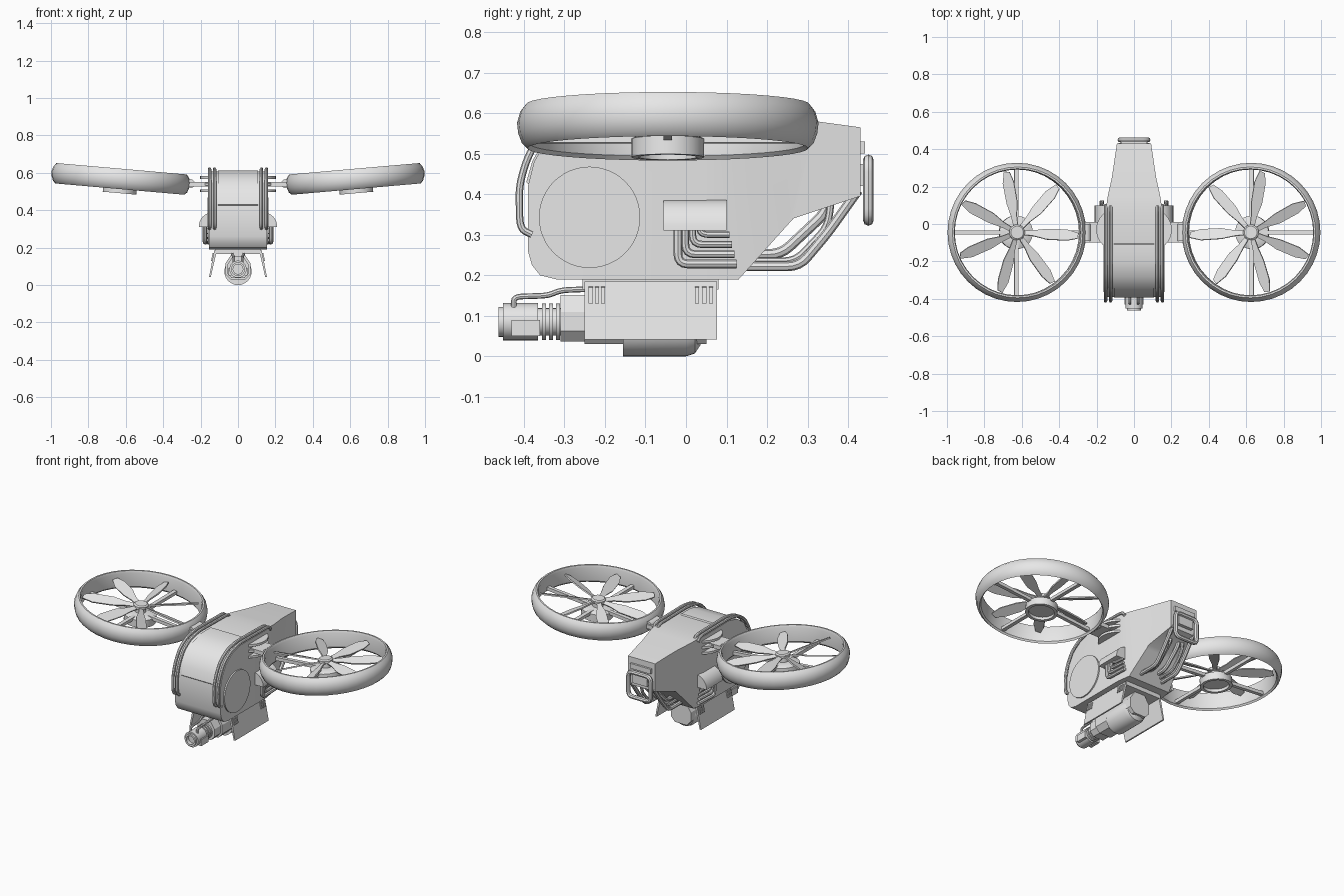
import bpy, bmesh
from math import sin, cos, pi, radians
from mathutils import Matrix, Vector

if "Cube" in bpy.data.objects:
    bpy.data.objects.remove(bpy.data.objects["Cube"])

grey = bpy.data.materials.new("light_grey")
grey.use_nodes = True
grey.diffuse_color = (0.8, 0.8, 0.8, 1)
grey.node_tree.nodes["Principled BSDF"].inputs["Base Color"].default_value = (0.8, 0.8, 0.8, 1)
parts = []


def finish(name, bm, matrix=None):
    bmesh.ops.recalc_face_normals(bm, faces=bm.faces)
    mesh = bpy.data.meshes.new(name)
    bm.to_mesh(mesh)
    bm.free()
    mesh.materials.append(grey)
    ob = bpy.data.objects.new(name, mesh)
    bpy.context.collection.objects.link(ob)
    if matrix is not None:
        ob.matrix_world = matrix
    parts.append(ob)
    return ob


def prism_mesh(outline, axis, lo, hi):
    place = {"X": lambda a, b, c: (c, a, b), "Y": lambda a, b, c: (a, c, b),
             "Z": lambda a, b, c: (a, b, c)}[axis]
    bm = bmesh.new()
    rings = [[bm.verts.new(place(a, b, c)) for a, b in outline] for c in (lo, hi)]
    n = len(outline)
    bm.faces.new(rings[0])
    bm.faces.new(rings[1])
    for i in range(n):
        j = (i + 1) % n
        bm.faces.new((rings[0][i], rings[0][j], rings[1][j], rings[1][i]))
    return bm


def prism(name, outline, axis, lo, hi, matrix=None):
    return finish(name, prism_mesh(outline, axis, lo, hi), matrix)


def box(name, x0, x1, y0, y1, z0, z1, matrix=None):
    return prism(name, [(x0, y0), (x1, y0), (x1, y1), (x0, y1)], "Z", z0, z1, matrix)


def circle(cx, cy, r, n=32):
    return [(cx + r * cos(2 * pi * i / n), cy + r * sin(2 * pi * i / n)) for i in range(n)]


def lathe(name, profile, matrix, n=32, closed=False):
    """Turn (radius, height) points around the local z axis."""
    bm = bmesh.new()
    rows = [[bm.verts.new((r * cos(2 * pi * i / n), r * sin(2 * pi * i / n), z))
             for i in range(n)] for r, z in profile]
    if closed:
        rows.append(rows[0])
    else:
        bm.faces.new(rows[0])
        bm.faces.new(rows[-1])
    for a, b in zip(rows, rows[1:]):
        for i in range(n):
            j = (i + 1) % n
            bm.faces.new((a[i], a[j], b[j], b[i]))
    return finish(name, bm, matrix)


def tube(name, points, r, bend=0.02, cyclic=False):
    """Round pipe through the points with rounded corners."""
    pts = [Vector(p) for p in points]
    path = []
    for i, p in enumerate(pts):
        if not cyclic and i in (0, len(pts) - 1):
            path.append(p)
            continue
        a, b = pts[i - 1] - p, pts[(i + 1) % len(pts)] - p
        a = p + a.normalized() * min(bend, a.length * 0.45)
        b = p + b.normalized() * min(bend, b.length * 0.45)
        path += [a.lerp(p, t).lerp(p.lerp(b, t), t) for t in (0, 0.25, 0.5, 0.75, 1)]
    cu = bpy.data.curves.new(name, "CURVE")
    cu.dimensions = "3D"
    cu.bevel_depth, cu.bevel_resolution, cu.use_fill_caps = r, 2, True
    sp = cu.splines.new("POLY")
    sp.points.add(len(path) - 1)
    for sp_point, p in zip(sp.points, path):
        sp_point.co = (*p, 1)
    sp.use_cyclic_u = cyclic
    ob = bpy.data.objects.new(name, cu)
    bpy.context.collection.objects.link(ob)
    mesh = bpy.data.meshes.new_from_object(ob.evaluated_get(bpy.context.evaluated_depsgraph_get()))
    bpy.data.objects.remove(ob)
    bm = bmesh.new()
    bm.from_mesh(mesh)
    bpy.data.meshes.remove(mesh)
    return finish(name, bm)


# Fuselage: side profile extruded, then narrowed towards the tail
side = [(-0.39, 0.26), (-0.38, 0.225), (-0.36, 0.2), (-0.32, 0.19), (0.13, 0.19), (0.265, 0.34),
        (0.43, 0.395), (0.43, 0.565), (0.32, 0.58), (0.1, 0.605), (-0.2, 0.608), (-0.28, 0.585),
        (-0.34, 0.54), (-0.375, 0.48), (-0.39, 0.42)]
bm = prism_mesh(side, "X", -1, 1)
widths = [(0.05, 0.155), (0.15, 0.14), (0.25, 0.118), (0.44, 0.09)]
for y, w in widths[:3]:
    bmesh.ops.bisect_plane(bm, geom=bm.verts[:] + bm.edges[:] + bm.faces[:],
                           plane_co=(0, y, 0), plane_no=(0, 1, 0))
for v in bm.verts:
    half = 0.155
    for (y0, w0), (y1, w1) in zip(widths, widths[1:]):
        if v.co.y > y0:
            half = w0 + (w1 - w0) * (v.co.y - y0) / (y1 - y0)
    v.co.x *= half
finish("fuselage", bm)

# Hatch following the nose curve
hatch = [(-0.394, 0.43), (-0.379, 0.482), (-0.344, 0.544), (-0.282, 0.59), (-0.2, 0.613), (-0.11, 0.613)]
prism("nose_hatch", hatch + [(y + 0.015, z - 0.015) for y, z in reversed(hatch)], "X", -0.108, 0.108)

# Rear frame and its backing block
loop = [(-0.075, 0.45, 0.335), (0.075, 0.45, 0.335), (0.075, 0.45, 0.485), (-0.075, 0.45, 0.485)]
tube("rear_frame", loop, 0.013, 0.03, True)
box("rear_block", -0.05, 0.05, 0.42, 0.45, 0.42, 0.475)
box("rear_cross_bar", -0.07, 0.07, 0.42, 0.442, 0.5, 0.53)

# Underbelly mount and gun
box("belly_mount", -0.12, 0.12, -0.255, 0.08, 0.165, 0.195)
octagon = [(-0.04, 0.03), (0.04, 0.03), (0.068, 0.06), (0.068, 0.115),
           (0.035, 0.165), (-0.035, 0.165), (-0.068, 0.115), (-0.068, 0.06)]
prism("gun_housing", octagon, "Y", -0.25, 0.05)
prism("gun_collar", [(x * 0.85, 0.092 + (z - 0.095) * 0.85) for x, z in octagon], "Y", -0.31, -0.25)
along_y = Matrix.Rotation(radians(-90), 4, "X")
lathe("ammo_drum", [(0.073, -0.155), (0.073, 0.0), (0.066, 0.022), (0.045, 0.036)],
      Matrix.Translation((0, 0, 0.073)) @ along_y)
barrel = [(0.026, -0.44), (0.026, -0.463), (0.037, -0.463), (0.037, -0.452), (0.046, -0.452),
          (0.046, -0.365), (0.034, -0.365)]
for k in range(3):
    y = -0.355 + 0.017 * k
    barrel += [(0.034, y), (0.045, y), (0.045, y + 0.01), (0.034, y + 0.01)]
lathe("gun_barrel", barrel + [(0.034, -0.3)], Matrix.Translation((0, 0, 0.085)) @ along_y, 24)

for s in (-1, 1):
    tag = "left_" if s > 0 else "right_"
    tube(tag + "gun_hose", [(s * 0.022, -0.425, 0.12), (s * 0.022, -0.425, 0.147), (s * 0.022, -0.34, 0.15),
                            (s * 0.03, -0.31, 0.163), (s * 0.03, -0.24, 0.166)], 0.007)
    box(tag + "barrel_rail", s * 0.035, s * 0.052, -0.43, -0.36, 0.05, 0.09)
    # Leaning belly plate with clips
    prism(tag + "belly_plate", [(s * 0.113, 0.185), (s * 0.127, 0.185), (s * 0.155, 0.042), (s * 0.146, 0.042)],
          "Y", -0.25, 0.076)
    for y in (-0.235, -0.22, -0.205, 0.027, 0.045, 0.062):
        prism(tag + "plate_clip", [(s * 0.118, 0.175), (s * 0.136, 0.17), (s * 0.144, 0.13), (s * 0.13, 0.13)],
              "Y", y - 0.005, y + 0.005)
    # Round side cover
    prism(tag + "side_cover", circle(-0.238, 0.343, 0.125, 48), "X", s * 0.15, s * 0.163)
    # Rails over nose and roof
    for x in (0.125, 0.152):
        rail = [(-0.38, 0.3), (-0.41, 0.315), (-0.412, 0.42), (-0.392, 0.49), (-0.352, 0.558),
                (-0.285, 0.604), (-0.2, 0.621), (0.08, 0.617), (0.1, 0.59)]
        tube(tag + "roof_rail", [(s * x, y, z) for y, z in rail], 0.009, 0.03)
    # Exhaust box with nested pipes
    pod = [(s * (0.14 + 0.07 * cos(t * pi / 16)), 0.31 + 0.077 * sin(t * pi / 16)) for t in range(9)]
    prism(tag + "exhaust_box", pod + [(s * 0.14, 0.31)], "Y", -0.055, 0.1)
    for k in range(4):
        y, z = -0.02 + 0.018 * k, 0.228 + 0.024 * k
        tube(tag + "exhaust_pipe", [(s * 0.178, y, 0.33), (s * 0.178, y, z), (s * 0.172, 0.125 - 0.006 * k, z)],
             0.011 - 0.001 * k, 0.025)
    # Pipes under the tail
    tube(tag + "outer_tail_pipe", [(s * 0.075, y, z) for y, z in
                                   [(0.1, 0.222), (0.28, 0.222), (0.35, 0.305), (0.425, 0.41)]], 0.012, 0.03)
    tube(tag + "inner_tail_pipe", [(s * 0.03, y, z) for y, z in
                                   [(0.12, 0.25), (0.235, 0.252), (0.345, 0.355), (0.35, 0.4)]], 0.013, 0.03)
    tube(tag + "middle_tail_pipe", [(s * 0.052, y, z) for y, z in
                                    [(0.1, 0.235), (0.27, 0.235), (0.35, 0.32), (0.36, 0.4)]], 0.009, 0.03)
    # Stacked pivot discs and arm
    for z in (0.505, 0.54, 0.575):
        prism(tag + "pivot_disc", circle(s * 0.09, -0.03, 0.112), "Z", z - 0.007, z + 0.007)
    box(tag + "rotor_arm", s * 0.15, s * 0.262, -0.1, 0.01, 0.528, 0.552)
    prism(tag + "arm_joint", circle(s * 0.255, 0.542, 0.024, 16), "Y", -0.09, 0.0)

    # Tilted ducted rotor
    rotor = Matrix.Translation((s * 0.627, -0.045, 0.568)) @ Matrix.Rotation(radians(-5 * s), 4, "Y")
    duct = [(0.338, -0.045), (0.346, -0.055), (0.36, -0.042), (0.369, -0.018), (0.372, 0.008),
            (0.364, 0.036), (0.35, 0.054), (0.341, 0.054), (0.336, 0.04)]
    lathe(tag + "rotor_duct", duct, rotor, 40, True)
    lathe(tag + "rotor_motor", [(0.072, -0.06), (0.072, -0.077), (0.09, -0.077), (0.09, -0.032),
                                (0.075, -0.025), (0.045, -0.02)], rotor)
    lathe(tag + "rotor_hub", [(0.03, -0.03), (0.03, 0.005), (0.042, 0.008), (0.042, 0.024), (0.034, 0.03)],
          rotor, 24)
    for k in range(4):
        box(tag + "duct_strut", 0.05, 0.34, -0.011, 0.011, -0.042, -0.022,
            rotor @ Matrix.Rotation(k * pi / 2, 4, "Z"))
    blade = [(0.03, -0.012), (0.09, -0.016), (0.16, -0.032), (0.27, -0.032), (0.325, -0.018),
             (0.332, 0.012), (0.27, 0.03), (0.16, 0.028), (0.09, 0.016), (0.03, 0.012)]
    for k in range(7):
        turn = Matrix.Rotation(pi / 2 - s * (radians(10) + k * 2 * pi / 7), 4, "Z")
        prism(tag + "rotor_blade", blade, "Z", -0.004, 0.004,
              rotor @ Matrix.Translation((0, 0, 0.012)) @ turn @ Matrix.Rotation(radians(22 * s), 4, "X"))

# Smooth rounded surfaces, keep edges sharp
bpy.ops.object.select_all(action="DESELECT")
for ob in parts:
    ob.select_set(True)
bpy.context.view_layer.objects.active = parts[0]
bpy.ops.object.shade_smooth_by_angle(angle=radians(30))
